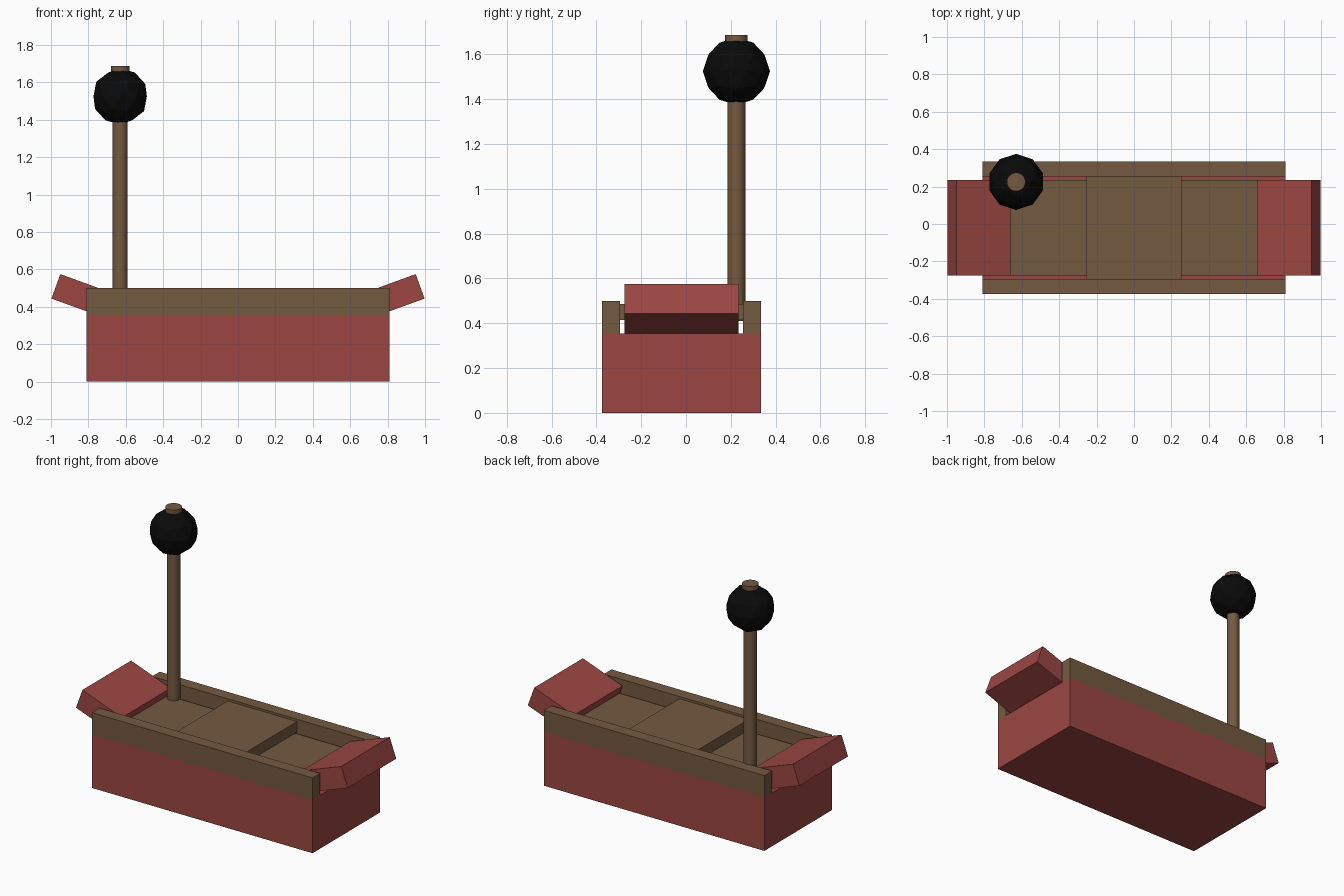
import bpy
from math import radians, cos, sin

if "Cube" in bpy.data.objects:
    bpy.data.objects.remove(bpy.data.objects["Cube"])


def material(name, rgb):
    m = bpy.data.materials.new(name)
    m.diffuse_color = (*rgb, 1)
    m.use_nodes = True
    m.node_tree.nodes["Principled BSDF"].inputs["Base Color"].default_value = m.diffuse_color
    return m


red = material("red_paint", (0.33, 0.062, 0.055))
brown = material("brown_wood", (0.175, 0.102, 0.053))
black = material("black", (0.003, 0.003, 0.003))


def finish(name, mat):
    ob = bpy.context.object
    ob.name = name
    ob.data.materials.append(mat)
    return ob


def box(name, mat, center, size, tilt=0):
    bpy.ops.mesh.primitive_cube_add(size=1, location=center, rotation=(0, tilt, 0))
    ob = finish(name, mat)
    ob.scale = size
    return ob


def cylinder(name, mat, xy, r, z0, z1):
    bpy.ops.mesh.primitive_cylinder_add(vertices=20, radius=r, depth=z1 - z0,
                                        location=(*xy, (z0 + z1) / 2))
    bpy.ops.object.shade_smooth_by_angle(angle=radians(40))
    return finish(name, mat)


MID = -0.02          # hull centre line in y
POLE = (-0.63, 0.225)

# Hull, side rails and deck boards
box("hull", red, (0, MID, 0.1775), (1.62, 0.71, 0.355))
for side, label in ((-1, "front"), (1, "back")):
    box(label + "_rail", brown, (0, MID + side * 0.315, 0.4275), (1.62, 0.08, 0.145))
box("deck", brown, (0, MID, 0.385), (1.40, 0.51, 0.06))
box("centre_plank", brown, (0, MID, 0.45), (0.51, 0.55, 0.07))

# Tilted end blocks, placed from their upper outer edge
a, length, thick = radians(20), 0.309, 0.139
cx = 0.95 - length / 2 * cos(a) + thick / 2 * sin(a)
cz = 0.575 - length / 2 * sin(a) - thick / 2 * cos(a)
for side, label in ((-1, "left"), (1, "right")):
    box(label + "_end_block", red, (side * cx, MID, cz), (length, 0.51, thick), -side * a)

# Mast with its ball and cap
cylinder("mast", brown, POLE, 0.04, 0.41, 1.62)
cylinder("mast_cap", brown, POLE, 0.05, 1.62, 1.687)
bpy.ops.mesh.primitive_ico_sphere_add(subdivisions=2, radius=0.15, location=(*POLE, 1.525))
finish("mast_ball", black)
